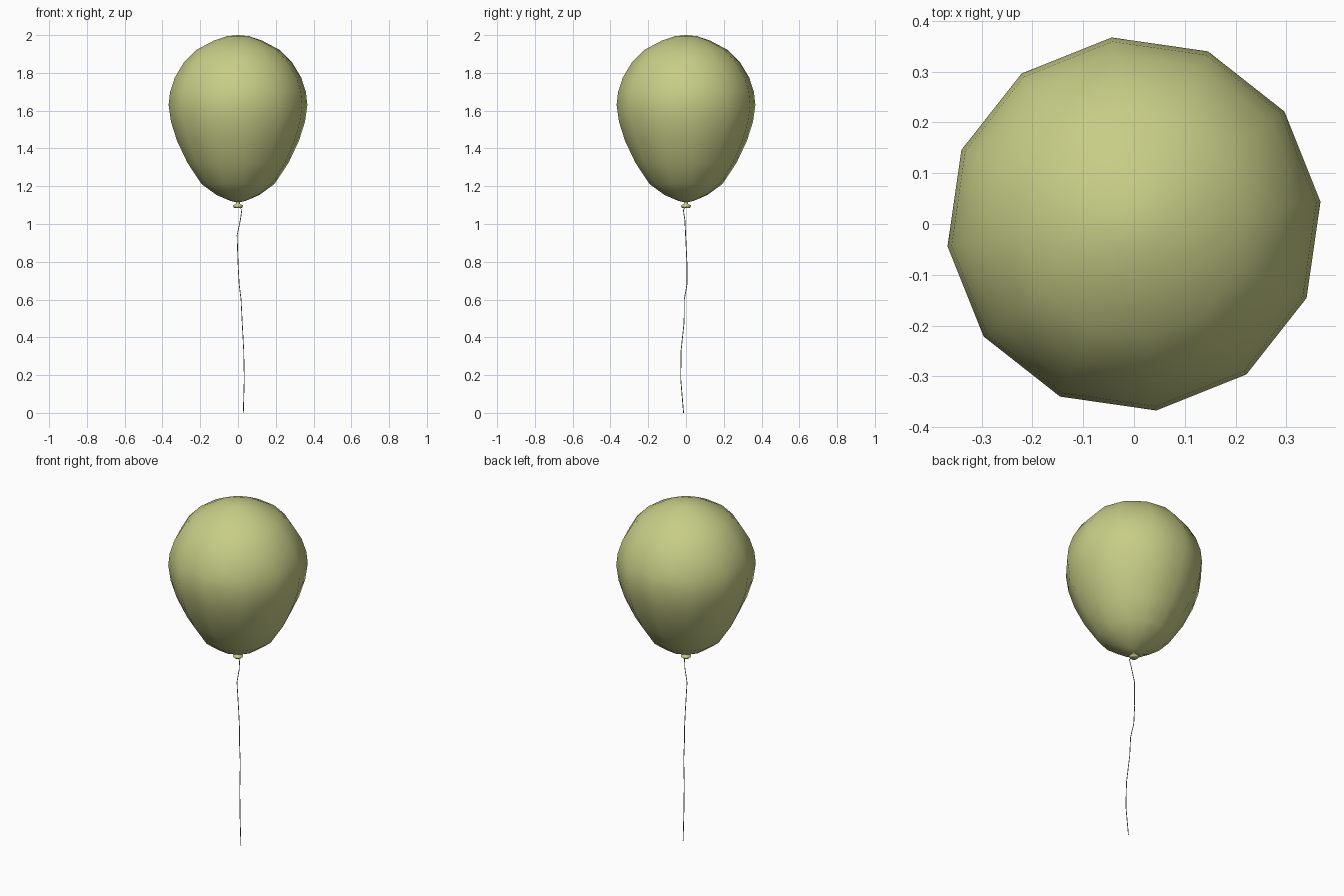
import bpy, bmesh, math
from mathutils import Vector

if "Cube" in bpy.data.objects:
    bpy.data.objects.remove(bpy.data.objects["Cube"])

def material(name, rgb):
    m = bpy.data.materials.new(name)
    m.diffuse_color = (*rgb, 1)
    m.use_nodes = True
    m.node_tree.nodes["Principled BSDF"].inputs["Base Color"].default_value = m.diffuse_color
    return m

green = material("pale_olive", (0.57, 0.61, 0.24))
grey = material("string_grey", (0.45, 0.43, 0.36))

def finish(name, bm, mat):
    bmesh.ops.recalc_face_normals(bm, faces=bm.faces)
    me = bpy.data.meshes.new(name)
    bm.to_mesh(me)
    bm.free()
    me.materials.append(mat)
    me.polygons.foreach_set("use_smooth", [True] * len(me.polygons))
    ob = bpy.data.objects.new(name, me)
    bpy.context.collection.objects.link(ob)

def lathe(name, profile, sides, mat, turn):
    """Revolve (radius, z) points; zero radius makes a pole."""
    bm = bmesh.new()
    rings = []
    for r, z in profile:
        n = sides if r > 0 else 1
        rings.append([bm.verts.new((r * math.cos(turn + i * math.tau / sides),
                                    r * math.sin(turn + i * math.tau / sides), z)) for i in range(n)])
    for a, b in zip(rings, rings[1:]):
        for i in range(sides):
            j = (i + 1) % sides
            corners = [a[i % len(a)], a[j % len(a)], b[j % len(b)], b[i % len(b)]]
            bm.faces.new(list(dict.fromkeys(corners)))
    finish(name, bm, mat)

TURN = math.radians(6.8)

# Inflated body
lathe("balloon_body", [(0, 2.0), (0.06, 1.994), (0.13, 1.97), (0.225, 1.92), (0.29, 1.853),
                       (0.337, 1.775), (0.362, 1.70), (0.37, 1.63), (0.357, 1.54), (0.325, 1.44),
                       (0.27, 1.325), (0.195, 1.212), (0.115, 1.154), (0.04, 1.122), (0.01, 1.115),
                       (0, 1.115)], 12, green, TURN)
# Tied neck with flared lip
lathe("balloon_knot", [(0, 1.122), (0.012, 1.12), (0.009, 1.108), (0.025, 1.098), (0.027, 1.093),
                       (0.018, 1.084), (0, 1.09)], 12, green, TURN)

# Hanging string
path = [(0.0, 0.0, 1.095), (0.02, -0.014, 1.075), (0.012, -0.006, 1.02), (-0.005, -0.002, 0.94),
        (0.0, 0.005, 0.79), (0.006, 0.005, 0.68), (0.016, -0.009, 0.6), (0.022, -0.01, 0.48),
        (0.03, -0.026, 0.33), (0.033, -0.028, 0.18), (0.028, -0.013, 0.0)]
bm = bmesh.new()
rings = [[bm.verts.new(Vector(p) + Vector((math.cos(k * math.tau / 5), math.sin(k * math.tau / 5), 0)) * 0.0022)
          for k in range(5)] for p in path]
for a, b in zip(rings, rings[1:]):
    for k in range(5):
        bm.faces.new((a[k], a[k - 1], b[k - 1], b[k]))
bm.faces.new(rings[0])
bm.faces.new(rings[-1])
finish("string", bm, grey)
